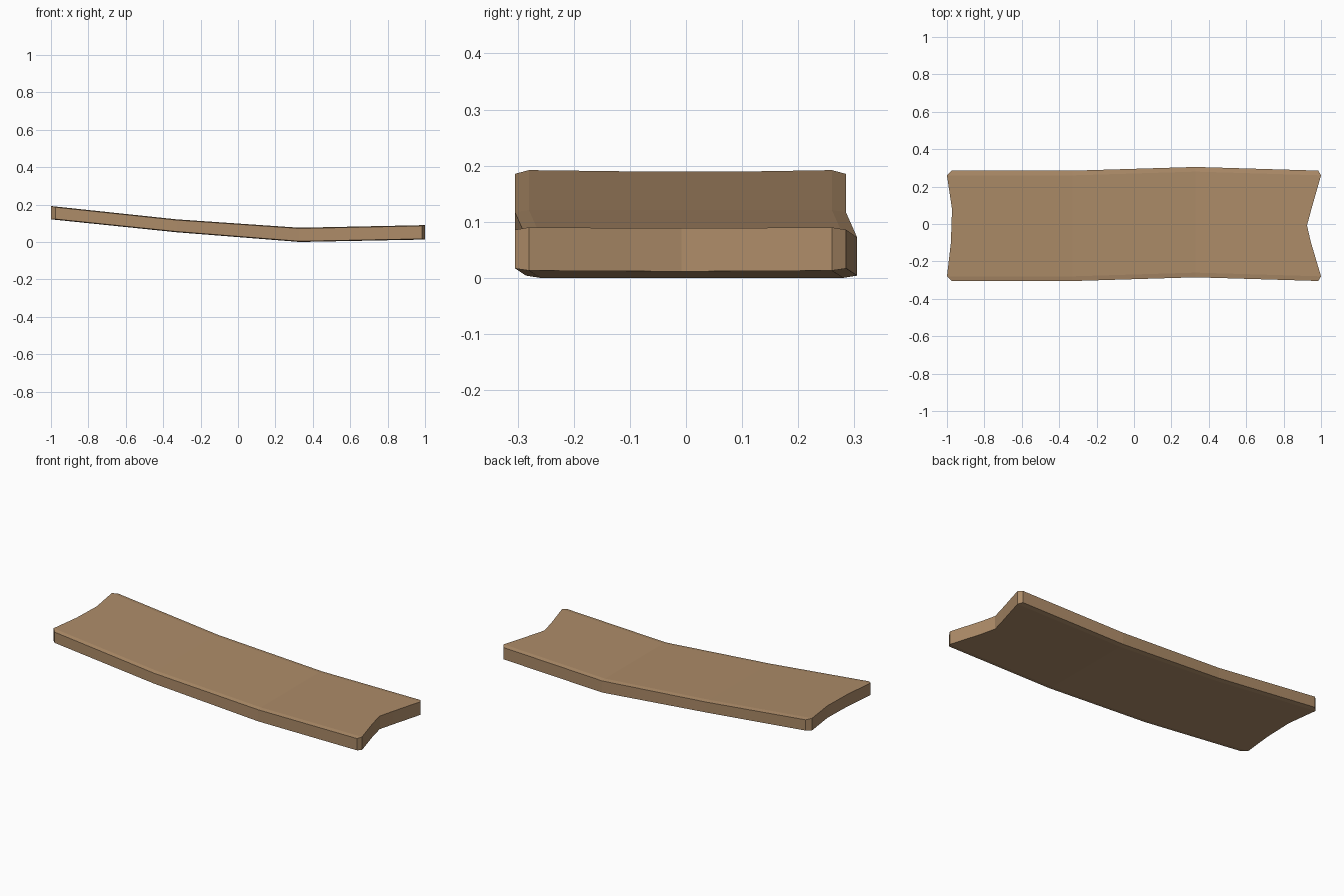
import bpy, bmesh

if "Cube" in bpy.data.objects:
    bpy.data.objects.remove(bpy.data.objects["Cube"])

# Weathered plank colour
wood = bpy.data.materials.new("light brown wood")
wood.diffuse_color = (0.42, 0.262, 0.14, 1)
wood.use_nodes = True
wood.node_tree.nodes["Principled BSDF"].inputs["Base Color"].default_value = wood.diffuse_color

# Bend stations: x, sideways shift, bottom z, top z
STATIONS = [(-1, -0.01, 0.121, 0.192), (-0.33, -0.01, 0.052, 0.121),
            (0.33, 0.01, 0.0, 0.076), (1, -0.01, 0.013, 0.09)]
# Columns across the width: y, left end x, right end x, edge chamfer depth
COLUMNS = [(-0.295, -0.975, 0.985, 0.004), (-0.27, -1.0, 1.0, 0),
           (-0.09, -0.979, 0.946, 0), (0.0, -0.976, 0.925, 0),
           (0.09, -0.973, 0.949, 0), (0.27, -1.0, 1.0, 0),
           (0.295, -0.975, 0.985, 0.004)]


def bend(x):
    """Sideways shift, bottom and top height of the plank at x."""
    for a, b in zip(STATIONS, STATIONS[1:]):
        if x <= b[0]:
            t = (x - a[0]) / (b[0] - a[0])
            return [p + (q - p) * t for p, q in zip(a[1:], b[1:])]


bm = bmesh.new()
top, bottom = [], []
for y, left, right, drop in COLUMNS:
    row_t, row_b = [], []
    for x in (left, -0.33, 0.33, right):
        shift, lo, hi = bend(x)
        row_t.append(bm.verts.new((x, y + shift, hi - drop)))
        row_b.append(bm.verts.new((x, y + shift, lo + drop)))
    top.append(row_t)
    bottom.append(row_b)

# Upper and lower skins, then the notched ends
n, m = len(COLUMNS), len(STATIONS)
for i in range(n - 1):
    for j in range(m - 1):
        for g in (top, bottom):
            bm.faces.new((g[i][j], g[i][j + 1], g[i + 1][j + 1], g[i + 1][j]))
    for j in (0, m - 1):
        bm.faces.new((top[i][j], top[i + 1][j], bottom[i + 1][j], bottom[i][j]))
# Long sides
for i in (0, n - 1):
    for j in range(m - 1):
        bm.faces.new((top[i][j], top[i][j + 1], bottom[i][j + 1], bottom[i][j]))
bmesh.ops.recalc_face_normals(bm, faces=bm.faces)

mesh = bpy.data.meshes.new("plank")
bm.to_mesh(mesh)
bm.free()
mesh.materials.append(wood)
bpy.context.collection.objects.link(bpy.data.objects.new("plank", mesh))
